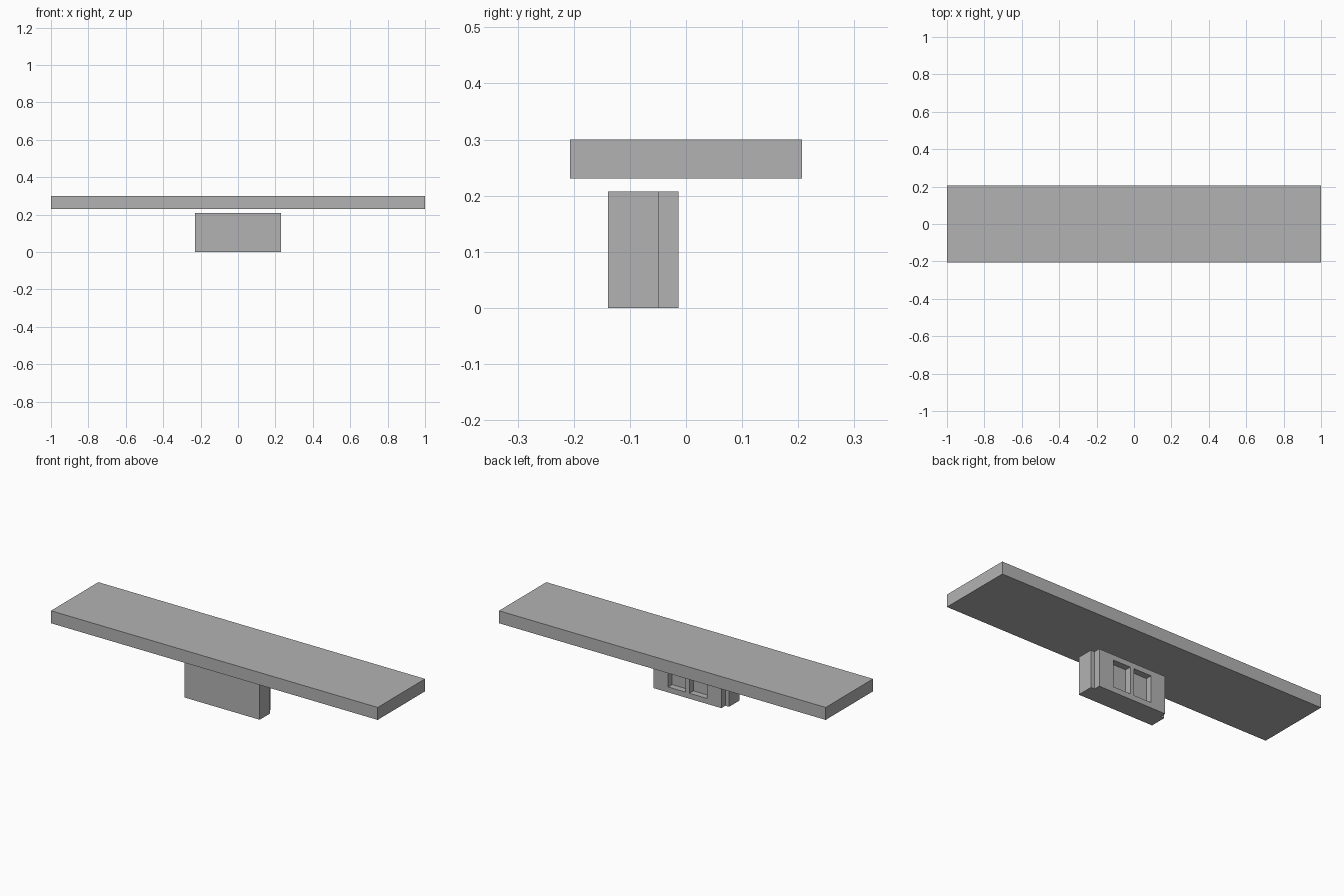
import bpy
import bmesh

cube = bpy.data.objects.get("Cube")
if cube:
    bpy.data.objects.remove(cube, do_unlink=True)

GREY = (0.45, 0.45, 0.45, 1)
grey = bpy.data.materials.new("plain grey")
grey.use_nodes = True
grey.diffuse_color = GREY
grey.node_tree.nodes["Principled BSDF"].inputs["Base Color"].default_value = GREY


def prism(name, outline, z0, z1):
    """Extrude a plan outline from z0 up to z1."""
    bm = bmesh.new()
    base = bm.faces.new([bm.verts.new((x, y, z0)) for x, y in outline])
    top = bmesh.ops.extrude_face_region(bm, geom=[base])["geom"]
    verts = [v for v in top if isinstance(v, bmesh.types.BMVert)]
    bmesh.ops.translate(bm, verts=verts, vec=(0, 0, z1 - z0))
    bmesh.ops.recalc_face_normals(bm, faces=bm.faces[:])
    mesh = bpy.data.meshes.new(name)
    bm.to_mesh(mesh)
    bm.free()
    mesh.materials.append(grey)
    obj = bpy.data.objects.new(name, mesh)
    bpy.context.collection.objects.link(obj)
    return obj


def rectangle(x0, x1, y0, y1):
    return [(x0, y0), (x1, y0), (x1, y1), (x0, y1)]


# Wide flat slab
prism("top_slab", rectangle(-1, 1, -0.207, 0.207), 0.231, 0.30)

# Base block: full-width front plate stepping in to a narrower back
FRONT, STEP, BACK = -0.139, -0.048, -0.013
half = [(0.23, FRONT), (0.23, STEP), (0.207, STEP), (0.207, BACK)]
block = prism("base_block", half + [(-x, y) for x, y in reversed(half)], 0, 0.207)

# Two rectangular pockets in the back, as deep as the step
for side, sign in (("left", 1), ("right", -1)):
    x0, x1 = sorted((sign * 0.012, sign * 0.118))
    cutter = prism(side + "_pocket_cutter", rectangle(x0, x1, STEP, 0.05), 0.03, 0.178)
    cutter.hide_render = True
    cutter.hide_viewport = True
    cutter.display_type = 'WIRE'
    cut = block.modifiers.new(side + "_pocket", 'BOOLEAN')
    cut.operation = 'DIFFERENCE'
    cut.solver = 'EXACT'
    cut.object = cutter
